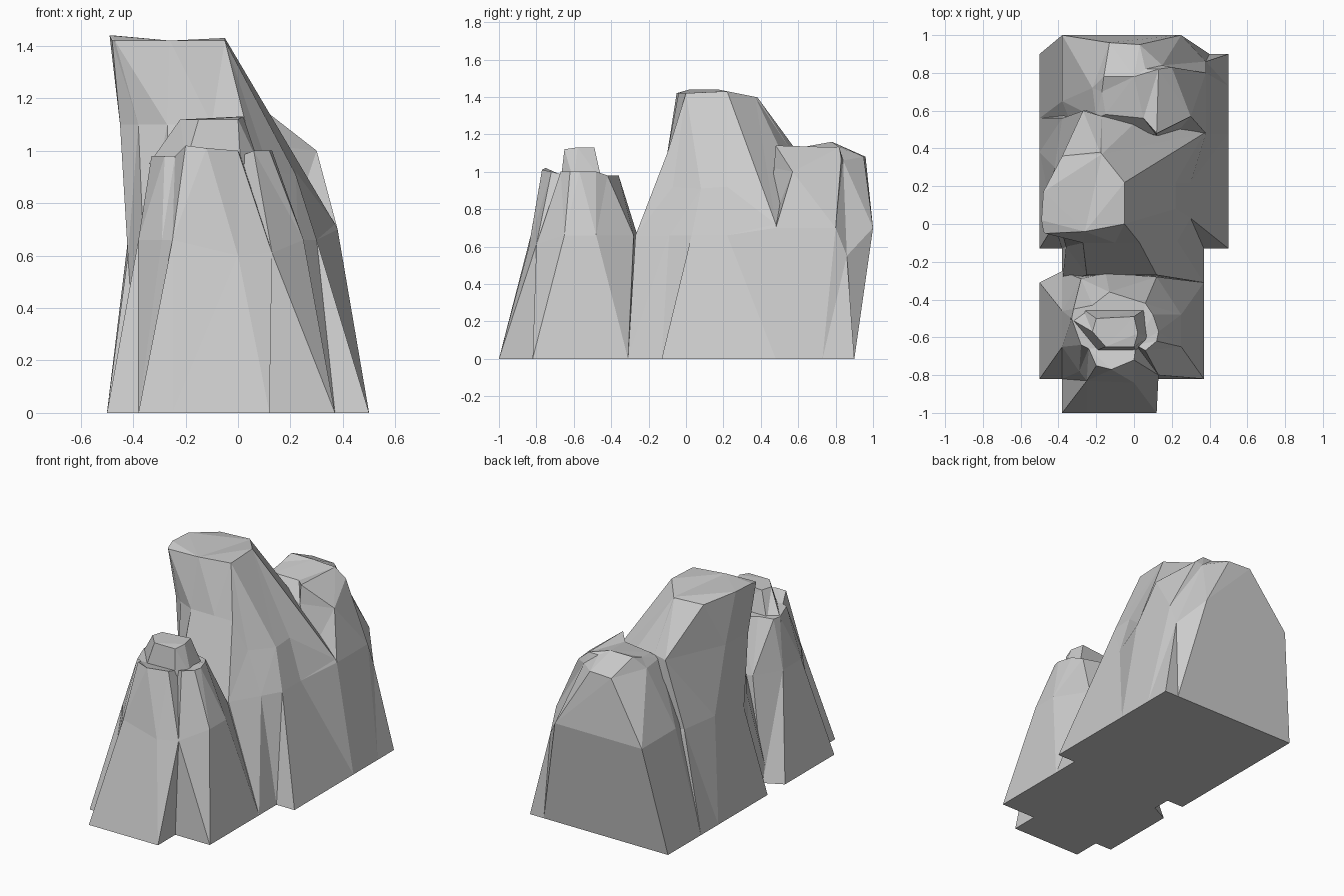
import bpy, bmesh


def rock(name, *rings):
    """Loft a faceted rock through rings of equal count; each ring is (default z, points)."""
    bm = bmesh.new()
    loops = [[bm.verts.new((p[0], p[1], p[2] if len(p) > 2 else z)) for p in pts]
             for z, pts in rings]
    n = len(loops[0])
    for lo, hi in zip(loops, loops[1:]):
        for i in range(n):
            j = (i + 1) % n
            bm.faces.new((lo[i], lo[j], hi[j], hi[i]))
    bm.faces.new(loops[0][::-1])
    bm.faces.new(loops[-1])
    # points given twice merge, so facets can fan out from one corner
    bmesh.ops.remove_doubles(bm, verts=bm.verts, dist=0.002)
    bmesh.ops.recalc_face_normals(bm, faces=bm.faces)
    bmesh.ops.triangulate(bm, faces=bm.faces)
    me = bpy.data.meshes.new(name)
    bm.to_mesh(me)
    bm.free()
    ob = bpy.data.objects.new(name, me)
    bpy.context.collection.objects.link(ob)
    return ob


# Small front rock with a stepped footprint and a notch in its face
rock("front_rock",
     (0.0, [(-.38, -1), (-.25, -1), (0, -1), (.12, -1), (.12, -.82), (.37, -.82), (.37, -.65),
            (.37, -.48), (.37, -.31), (0, -.25), (-.38, -.25), (-.5, -.31), (-.5, -.48),
            (-.5, -.82), (-.38, -.82)]),
     (.66, [(-.25, -.83), (-.25, -.83), (0, -.84, .6), (.13, -.8, .61), (.13, -.8, .61),
            (.25, -.65), (.25, -.65), (.25, -.48), (.12, -.28), (-.15, -.26), (-.28, -.29),
            (-.38, -.46), (-.38, -.48), (-.38, -.65), (-.29, -.78)]),
     (.98, [(-.2, -.75, 1.02), (-.12, -.77, 1.01), (0, -.72, 1), (.01, -.64), (.06, -.67, 1),
            (.12, -.62, 1), (.13, -.57, 1), (.1, -.48, 1), (.06, -.42), (-.13, -.36), (-.22, -.43),
            (-.32, -.45), (-.33, -.5), (-.28, -.64), (-.24, -.66)]))

# Crown block on the front rock
rock("front_crown",
     (.95, [(-.2, -.67), (.01, -.67), (.08, -.6), (.06, -.45), (-.27, -.45), (-.34, -.5)]),
     (1.12, [(-.15, -.65), (0, -.65), (.02, -.58, 1.13), (0, -.49, 1.13), (-.2, -.5), (-.22, -.57)]))

# Tall middle rock, leaning to the left
rock("main_rock",
     (0.0, [(-.38, -.31), (0, -.31), (.37, -.31), (.37, -.13), (.5, -.13), (.5, .22), (.5, .48),
            (.5, .48), (.4, .75), (-.3, .7), (-.5, .56), (-.5, .38), (-.5, -.13), (-.38, -.13)]),
     (.66, [(-.25, -.27), (0, -.27), (.12, -.27), (.23, -.09), (.3, .03), (.3, .22),
            (.38, .48, .7), (.38, .48, .7), (.1, .6), (-.2, .6), (-.38, .56), (-.42, .3),
            (-.42, 0, .6), (-.36, -.12, .62)]),
     (1.1, [(-.27, -.1), (-.1, -.1), (.03, -.1), (.12, -.07, .92), (.22, .08, .91),
            (.22, .22, .92), (.37, .48, .72), (.37, .48, .72), (.03, .56, 1), (-.17, .57),
            (-.27, .6), (-.44, .22), (-.45, 0), (-.38, -.05)]),
     (1.42, [(-.47, -.05), (-.26, -.04), (-.05, 0), (-.05, 0), (-.05, 0), (-.05, .22, 1.43),
             (-.05, .22, 1.43), (-.17, .37, 1.4), (-.17, .37, 1.4), (-.18, .38, 1.4),
             (-.38, .36, 1.4), (-.48, .17, 1.44), (-.49, .02, 1.44), (-.48, -.04)]))

# Broad back rock with a cleft at its rear right corner
rock("back_rock",
     (0.0, [(.5, .48), (.5, .73), (.5, .9), (.4, .9), (-.5, .9), (-.5, .56), (-.4, .4), (.2, .4)]),
     (.7, [(.38, .48), (.38, .8), (.38, .86, .55), (.25, 1), (-.38, 1), (-.38, .65), (-.32, .5),
           (.2, .45)]),
     (1.08, [(.3, .57, 1), (.2, .83, 1.07), (.15, .84, 1.06), (.03, .95), (-.13, .96),
             (-.22, .72), (-.2, .56), (.12, .47, 1.02)]),
     (1.13, [(.12, .48, 1.14), (.13, .82), (.06, .82), (0, .78, 1.16), (-.16, .78, 1.16),
             (-.17, .7), (-.15, .58, 1.11), (.05, .56, 1.12)]))
